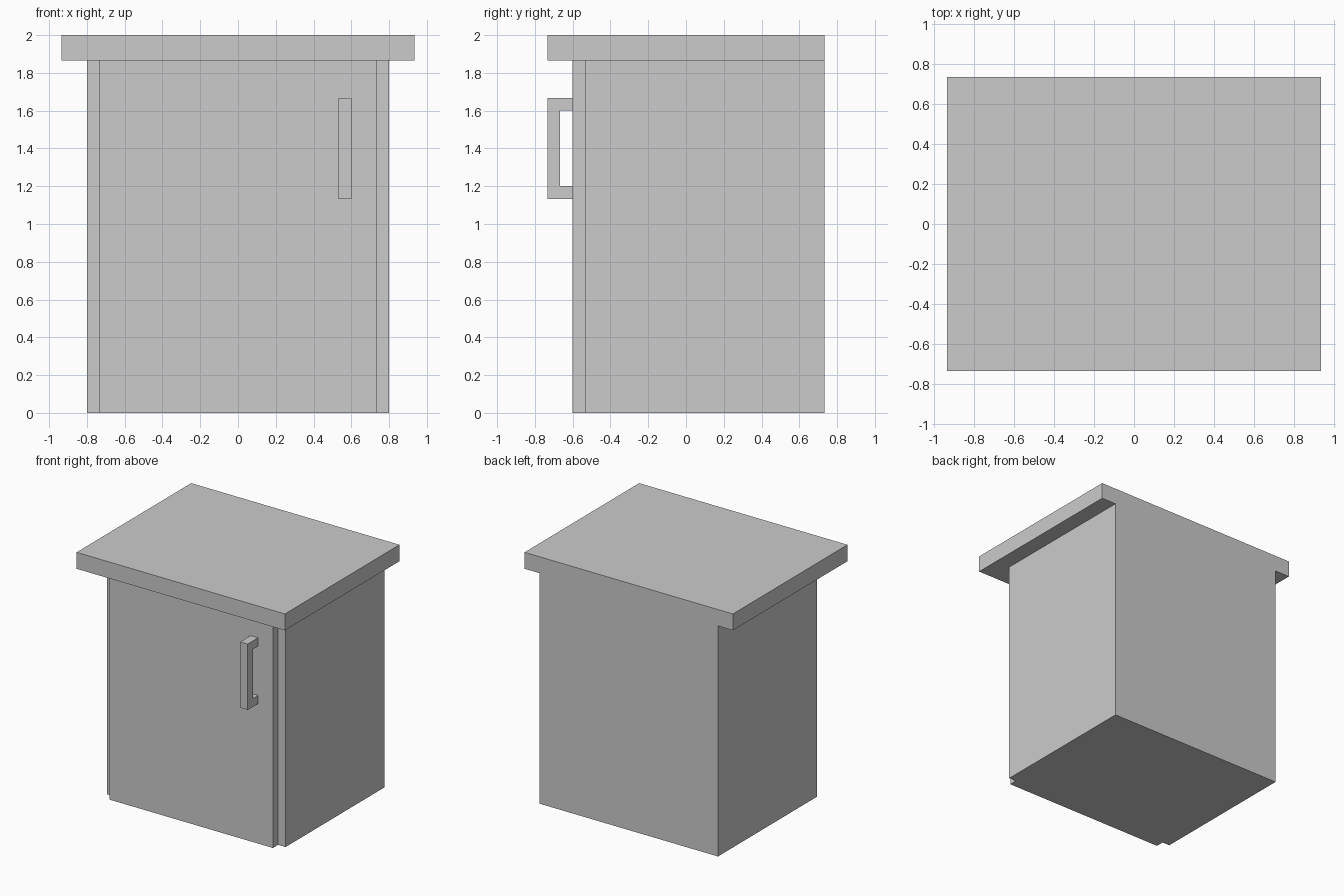
import bpy
import bmesh

if "Cube" in bpy.data.objects:
    bpy.data.objects.remove(bpy.data.objects["Cube"])

U = 1 / 15  # panel thickness module


def extrude_profile(name, profile, x0, x1):
    """Extrude a (y, z) outline along x into a closed solid."""
    bm = bmesh.new()
    face = bm.faces.new([bm.verts.new((x0, y, z)) for y, z in profile])
    new = bmesh.ops.extrude_face_region(bm, geom=[face])["geom"]
    verts = [v for v in new if isinstance(v, bmesh.types.BMVert)]
    bmesh.ops.translate(bm, verts=verts, vec=(x1 - x0, 0, 0))
    bmesh.ops.recalc_face_normals(bm, faces=bm.faces)
    mesh = bpy.data.meshes.new(name)
    bm.to_mesh(mesh)
    bm.free()
    obj = bpy.data.objects.new(name, mesh)
    bpy.context.collection.objects.link(obj)
    return obj


def box(name, x, y, z):
    """Box from (min, max) ranges given in modules."""
    (y0, y1), (z0, z1) = [(a * U, b * U) for a, b in (y, z)]
    return extrude_profile(name, [(y0, z0), (y1, z0), (y1, z1), (y0, z1)],
                           x[0] * U, x[1] * U)


# Cabinet carcass, inset door and overhanging worktop
box("cabinet_body", (-12, 12), (-8, 11), (0, 28))
box("door", (-11, 11), (-9, -8), (0, 28))
box("worktop", (-14, 14), (-11, 11), (28, 30))

# C-shaped door handle
handle = [(-9, 17), (-11, 17), (-11, 25), (-9, 25),
          (-9, 24), (-10, 24), (-10, 18), (-9, 18)]
extrude_profile("door_handle", [(y * U, z * U) for y, z in handle], 8 * U, 9 * U)
